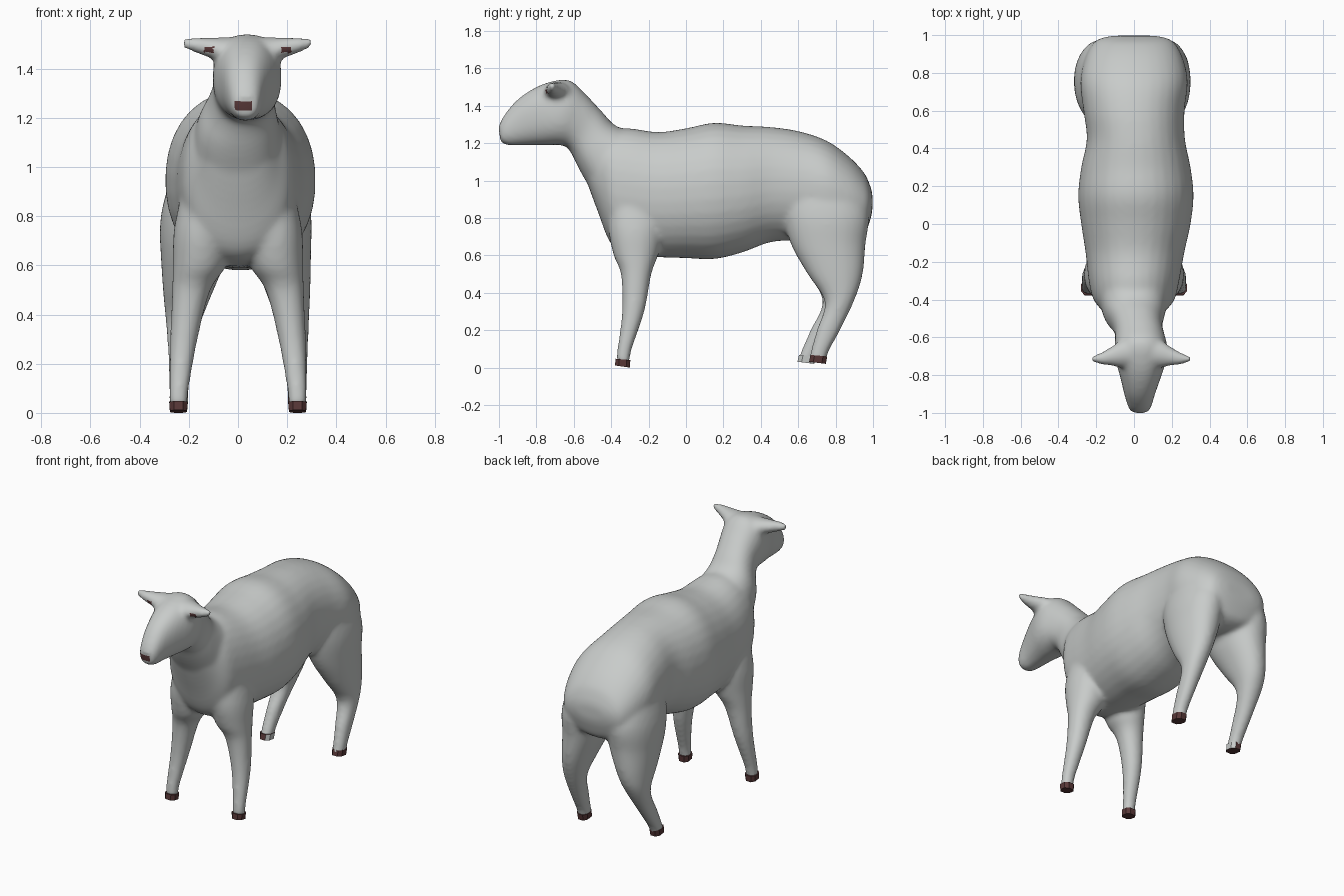
import bpy, bmesh, math
from mathutils import Vector

if "Cube" in bpy.data.objects:
    bpy.data.objects.remove(bpy.data.objects["Cube"])


def material(name, rgb):
    m = bpy.data.materials.new(name)
    m.diffuse_color = (*rgb, 1)
    m.use_nodes = True
    m.node_tree.nodes["Principled BSDF"].inputs["Base Color"].default_value = m.diffuse_color
    return m


WOOL = material("wool grey", (0.58, 0.60, 0.59))
DARK = material("dark brown", (0.10, 0.04, 0.04))


def smooth_rows(rows, steps=4):
    """Add in-between rows with a Catmull-Rom curve."""
    out = []
    for i in range(len(rows) - 1):
        quad = (rows[max(i - 1, 0)], rows[i], rows[i + 1], rows[min(i + 2, len(rows) - 1)])
        for k in range(steps):
            t = k / steps
            out.append([b + .5 * t * (c - a + t * (2 * a - 5 * b + 4 * c - d
                        + t * (3 * (b - c) + d - a))) for a, b, c, d in zip(*quad)])
    return out + [list(rows[-1])]


def loft(bm, rings, sides=32, power=2.3):
    """Skin a closed tube through rings given as (centre, axis u, axis v)."""
    loops = []
    for c, u, v in rings:
        loop = []
        for i in range(sides):
            a = 2 * math.pi * (i + 0.5) / sides
            ca, sa = math.cos(a), math.sin(a)
            p = math.copysign(abs(ca) ** (2 / power), ca)
            q = math.copysign(abs(sa) ** (2 / power), sa)
            loop.append(bm.verts.new(Vector(c) + Vector(u) * p + Vector(v) * q))
        loops.append(loop)
    faces = []
    for a, b in zip(loops, loops[1:]):
        for i in range(sides):
            j = (i + 1) % sides
            faces.append(bm.faces.new((a[i], a[j], b[j], b[i])))
    faces += [bm.faces.new(loops[0]), bm.faces.new(loops[-1])]
    bmesh.ops.recalc_face_normals(bm, faces=faces)


def section(y0, z0, y1, z1, w, x=0.0):
    """Ring spanning two outline points of the side view, half width w."""
    return ((x, (y0 + y1) / 2, (z0 + z1) / 2), (w, 0, 0),
            (0, (y0 - y1) / 2, (z0 - z1) / 2))


def finish(bm, name):
    mesh = bpy.data.meshes.new(name)
    bm.to_mesh(mesh)
    bm.free()
    mesh.materials.append(WOOL)
    mesh.materials.append(DARK)
    ob = bpy.data.objects.new(name, mesh)
    bpy.context.collection.objects.link(ob)
    return ob


bm = bmesh.new()

# Torso: y, top z, bottom z, half width, centre x
torso = [(-.54, 1.22, 1.02, .11, 0), (-.47, 1.25, .83, .16, 0), (-.40, 1.275, .66, .215, 0),
         (-.30, 1.28, .605, .24, 0), (-.15, 1.26, .59, .262, .005), (0, 1.28, .585, .29, .01),
         (.15, 1.31, .58, .306, .01), (.30, 1.295, .615, .29, .01), (.45, 1.287, .67, .26, .01),
         (.60, 1.265, .68, .268, 0), (.75, 1.215, .68, .285, 0), (.87, 1.13, .68, .262, 0),
         (.95, 1.045, .71, .222, 0), (.982, .98, .78, .18, 0), (.997, .93, .84, .11, 0)]
loft(bm, [section(y, t, y, b, w, x) for y, t, b, w, x in smooth_rows(torso)], power=2.15)

# Neck and head
head = [(-.22, 1.24, -.42, .80, .20, 0), (-.37, 1.29, -.56, 1.04, .165, 0),
        (-.45, 1.37, -.61, 1.14, .135, .015), (-.53, 1.455, -.64, 1.18, .13, .03),
        (-.62, 1.535, -.68, 1.19, .14, .037), (-.72, 1.53, -.73, 1.19, .133, .037),
        (-.82, 1.49, -.80, 1.19, .108, .035), (-.91, 1.425, -.88, 1.188, .083, .03),
        (-.975, 1.345, -.95, 1.188, .063, .03), (-1.002, 1.29, -.992, 1.205, .046, .03)]
loft(bm, [section(*s) for s in smooth_rows(head)], power=2.3)

# Legs, front edge to back edge at each height
front_leg = [(-.40, .95, -.12, .90, .08, .14), (-.415, .75, -.12, .75, .115, .145),
             (-.387, .60, -.15, .60, .108, .157), (-.348, .50, -.185, .50, .078, .19),
             (-.342, .30, -.222, .30, .056, .22), (-.367, .10, -.292, .09, .04, .24),
             (-.375, .03, -.30, .02, .037, .242)]
hind_leg = [(.50, .95, .92, 1.0, .12, .14), (.52, .80, .977, .82, .135, .162),
            (.565, .65, .96, .66, .122, .175), (.65, .50, .945, .50, .092, .202),
            (.742, .35, .905, .37, .065, .223), (.698, .20, .83, .21, .048, .235),
            (.665, .08, .765, .09, .04, .24), (.655, .035, .75, .035, .037, .24)]


def hind_section(side, y0, z0, y1, z1, w, x):
    """The left hind leg stands further forward, with a fuller thigh."""
    if side < 0:
        y0 -= .065 * max(0, 1 - z0 / .42)
        y1 -= .065 * max(0, 1 - z1 / .42)
        w += .02 * max(0, 1 - abs(z0 - .7) / .45)
    return section(y0, z0, y1, z1, w, side * x)


for side in (1, -1):
    loft(bm, [section(a, b, c, d, w, side * x)
              for a, b, c, d, w, x in smooth_rows(front_leg)], power=2.1)
    loft(bm, [hind_section(side, *r) for r in smooth_rows(hind_leg)], power=2.1)
    # Ears: flat wedges with a broad root
    ear = [(.06, -.68, 1.475, .08, .055), (.12, -.69, 1.478, .07, .05),
           (.155, -.70, 1.485, .053, .042), (.21, -.712, 1.495, .034, .032),
           (.262, -.715, 1.503, .014, .02)]
    loft(bm, [((.037 + side * x, y, z), (0, u, 0), (0, 0, v)) for x, y, z, u, v in ear], 16, 1.8)

# Fuse everything into one smooth skin
raw = finish(bm, "sheep_skin_source")
mod = raw.modifiers.new("fuse", 'REMESH')
mod.mode = 'VOXEL'
mod.voxel_size = .013
mod = raw.modifiers.new("relax", 'SMOOTH')
mod.factor = .5
mod.iterations = 12
skin_mesh = bpy.data.meshes.new_from_object(
    raw.evaluated_get(bpy.context.evaluated_depsgraph_get()))
bpy.data.objects.remove(raw)
skin_mesh.name = "sheep_skin"
skin = bpy.data.objects.new("sheep_skin", skin_mesh)
bpy.context.collection.objects.link(skin)
skin_mesh.materials.clear()
skin_mesh.materials.append(WOOL)
skin_mesh.materials.append(DARK)

# Dark nose patch and small marks under the ears
for p in skin_mesh.polygons:
    x, y, z = p.center
    nose = y < -.9 and 1.235 < z < 1.265 and abs(x - .025) < .036 and p.normal.y < -.4
    ear_mark = (min(abs(x + .12), abs(x - .198)) < .02 and 1.465 < z < 1.493
                and y < -.66 and p.normal.y < -.2)
    p.material_index = 1 if nose or ear_mark else 0
    p.use_smooth = True


# Hooves
def hoof(name, x, y0, y1, z0, z1, lean, partial=False):
    b = bmesh.new()
    loft(b, [section(y0, z0 + .012, y1, z0, .037, x),
             section(y0 + lean, z1, y1 + lean, z1 - .008, .04, x)], 8, 2.6)
    ob = finish(b, name)
    for p in ob.data.polygons:
        p.material_index = 0 if partial and p.normal.x > .3 else 1


for side, word in ((1, "right"), (-1, "left")):
    hoof("front_hoof_" + word, side * .242, -.382, -.298, 0, .048, .003)
    s = -.062 if side < 0 else 0
    hoof("hind_hoof_" + word, side * .24, .655 + s, .75 + s, .02, .068, .008, side < 0)
